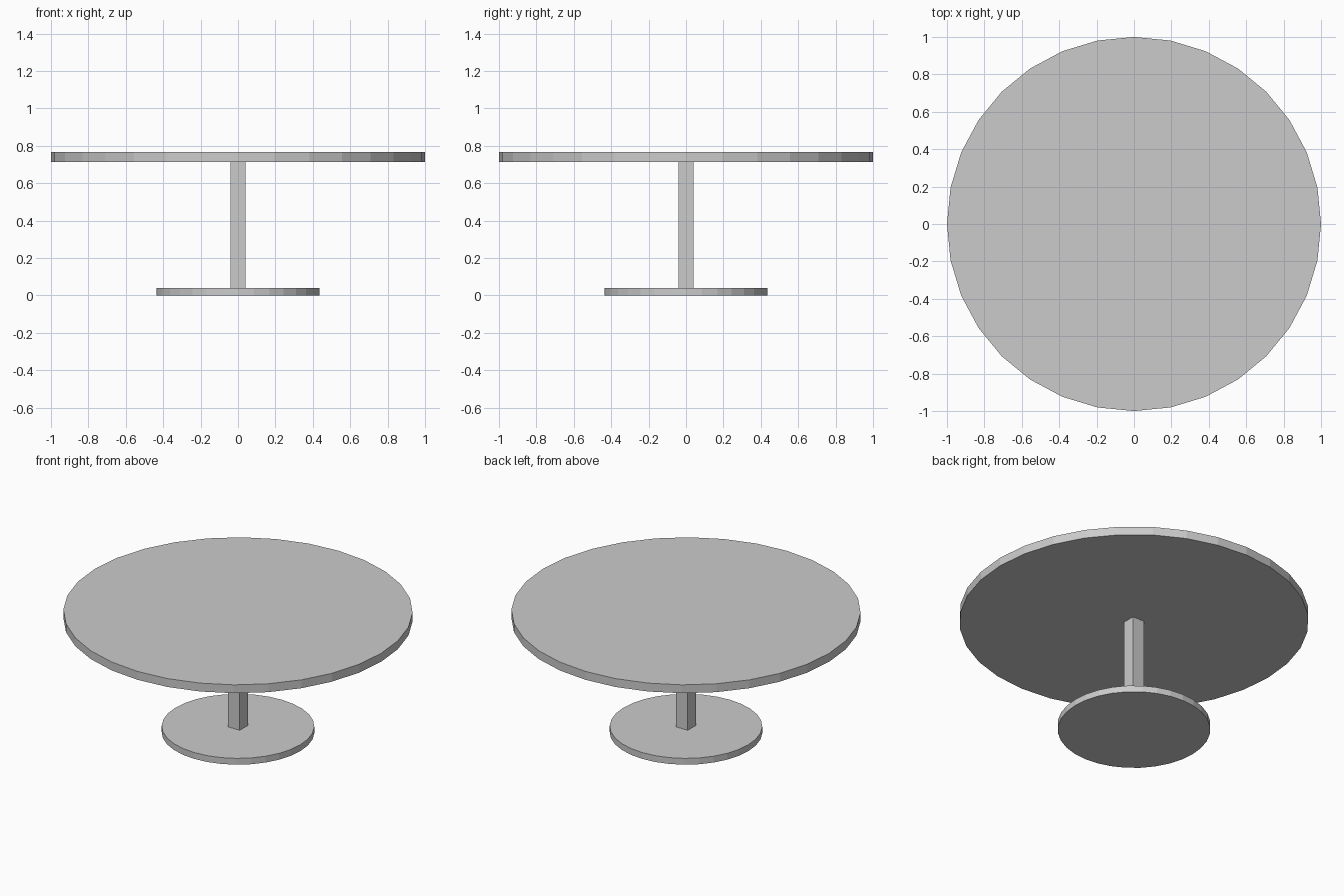
import bpy

if "Cube" in bpy.data.objects:
    bpy.data.objects.remove(bpy.data.objects["Cube"])


def disc(name, radius, z0, z1):
    bpy.ops.mesh.primitive_cylinder_add(vertices=32, radius=radius, depth=z1 - z0,
                                        location=(0, 0, (z0 + z1) / 2))
    bpy.context.object.name = name


BASE_TOP, TOP_BOTTOM, TOP_TOP = 0.04, 0.714, 0.767

# Round foot and round table top
disc("base", 0.437, 0, BASE_TOP)
disc("table_top", 1.0, TOP_BOTTOM, TOP_TOP)

# Square central post
bpy.ops.mesh.primitive_cube_add(size=1, location=(0, 0, (BASE_TOP + TOP_BOTTOM) / 2))
post = bpy.context.object
post.name = "post"
post.scale = (0.081, 0.081, TOP_BOTTOM - BASE_TOP)
bpy.ops.object.transform_apply(location=False, rotation=False, scale=True)
